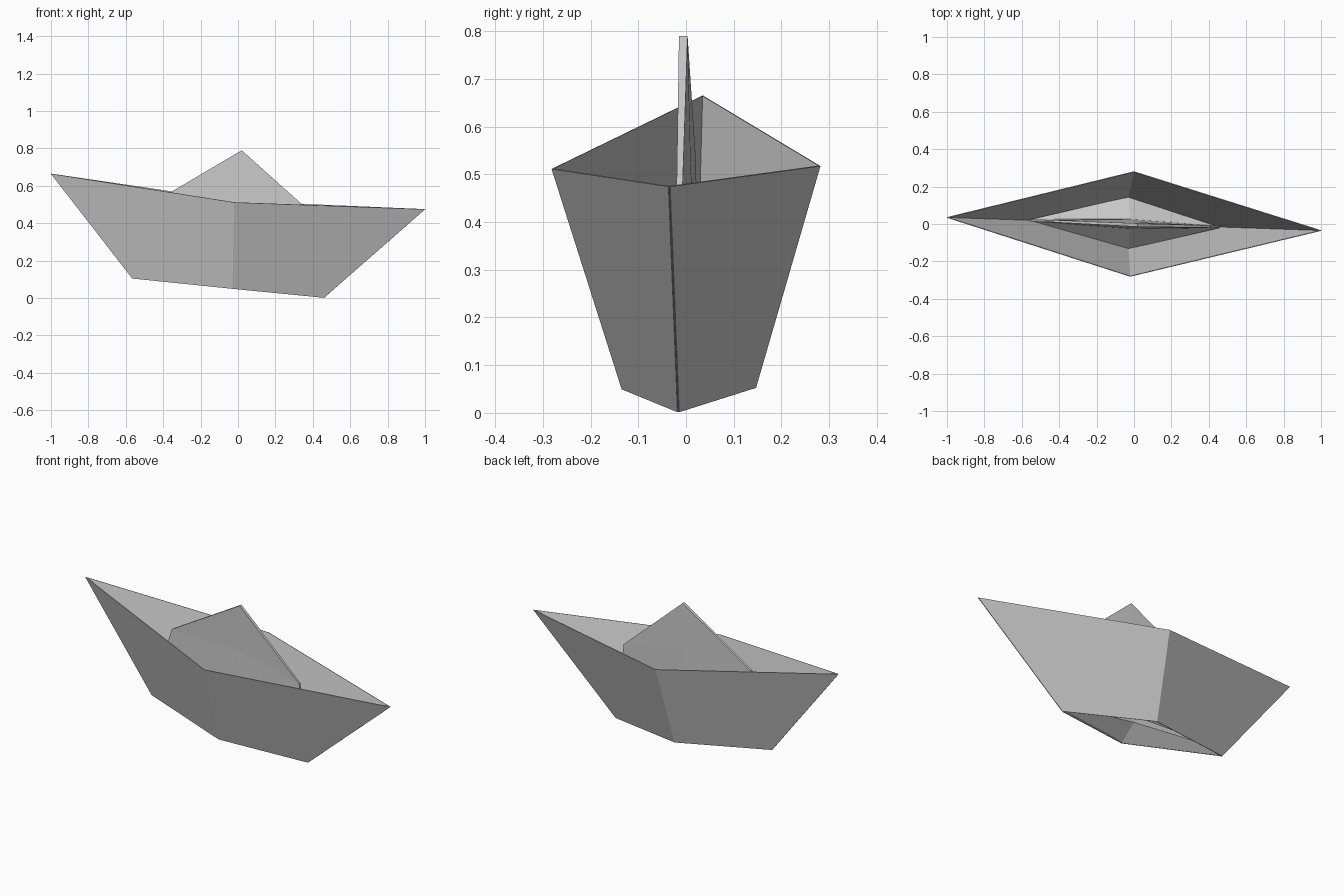
import bpy
from mathutils import Vector

if "Cube" in bpy.data.objects:
    bpy.data.objects.remove(bpy.data.objects["Cube"])


def sheet(name, verts, faces, thickness):
    """Make a flat-faced folded paper sheet, with thickness if asked."""
    mesh = bpy.data.meshes.new(name)
    mesh.from_pydata(verts, [], faces)
    ob = bpy.data.objects.new(name, mesh)
    bpy.context.collection.objects.link(ob)
    if thickness:
        mod = ob.modifiers.new("paper", 'SOLIDIFY')
        mod.thickness = thickness
        mod.offset = 0
    return ob


def on_keel(x, z, side=0.0):
    """Point beside the boat's slightly turned long axis."""
    return Vector((x, -0.035 * x + side, z))


# Shared fold points
bow, stern = on_keel(-1.0, 0.665), on_keel(1.0, 0.475)
bow_foot, stern_foot = on_keel(-0.565, 0.105), on_keel(0.46, 0.002)
shoulder_l, shoulder_r = on_keel(-0.43, 0.525), on_keel(0.405, 0.445)
sail_verts, sail_faces = [], []

for label, s, rim, foot in (
        ("front", -1, (-0.02, -0.28, 0.512), (-0.03, -0.133, 0.05)),
        ("back", 1, (0.0, 0.28, 0.518), (-0.03, 0.145, 0.053))):
    rim, foot = Vector(rim), Vector(foot)
    order = 1 if s < 0 else -1

    # Outer hull side, creased along the middle
    hull = [bow, rim, stern, stern_foot, foot, bow_foot]
    faces = [(0, 5, 4, 1)[::order], (1, 4, 3, 2)[::order]]
    sheet(label + "_hull_side", hull, faces, 0.004)

    # Inner sheet running in from the bottom edge and up into the middle sail
    off = Vector((0, s * 0.006, 0))
    n = len(sail_verts)
    sail_verts += [bow_foot, foot, stern_foot,
                   bow_foot.lerp(shoulder_l, 0.1) + off,
                   on_keel(-0.02, 0.12, s * 0.025),
                   stern_foot.lerp(shoulder_r, 0.1) + off,
                   shoulder_l + off, on_keel(0.01, 0.53, s * 0.01), shoulder_r + off,
                   on_keel(0.02, 0.79, -0.005 + s * 0.009)]
    faces = [(0, 1, 4, 3), (1, 2, 5, 4), (3, 4, 7, 6), (4, 5, 8, 7),
             (6, 7, 9), (7, 8, 9)]
    sail_faces += [tuple(n + i for i in f[::order]) for f in faces]

# Close the narrow edge between the two sail sheets
outline = [0, 3, 6, 9, 8, 5, 2]
for a, b in zip(outline, outline[1:]):
    sail_faces.append((a, b, b + 10, a + 10))
sheet("sail", sail_verts, sail_faces, 0)
